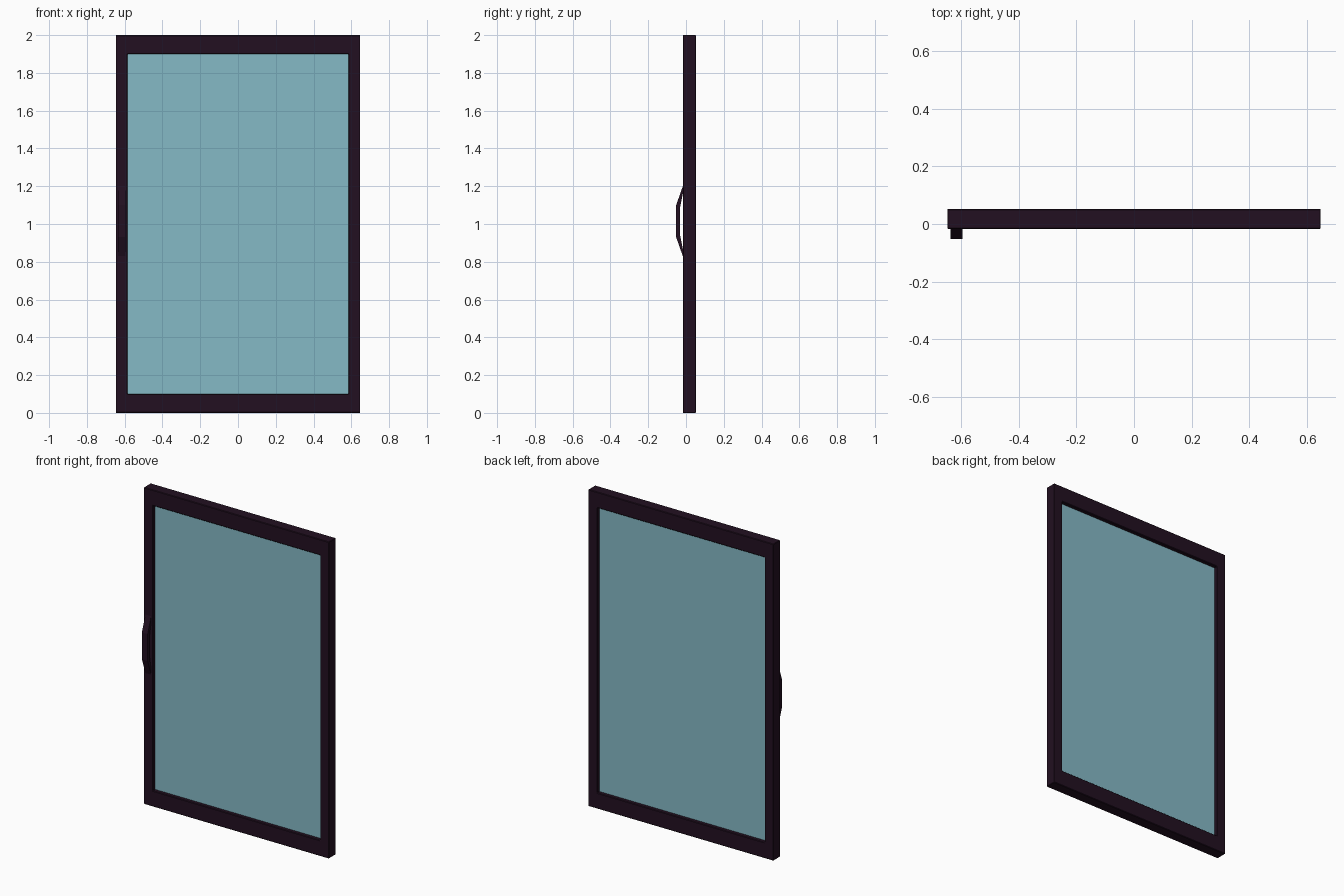
import bpy
import bmesh
from mathutils import Vector

cube = bpy.data.objects.get("Cube")
if cube:
    bpy.data.objects.remove(cube, do_unlink=True)


def make_material(name, color):
    mat = bpy.data.materials.new(name)
    mat.use_nodes = True
    mat.diffuse_color = (*color, 1)
    mat.node_tree.nodes["Principled BSDF"].inputs["Base Color"].default_value = (*color, 1)
    return mat


dark = make_material("dark plum", (0.016, 0.005, 0.015))
blue = make_material("pale blue glass", (0.235, 0.49, 0.565))


def make_strip(name, outer, inner, depth, mat, closed):
    """Bridge two matching outlines with quads, then extrude by depth."""
    bm = bmesh.new()
    a = [bm.verts.new(p) for p in outer]
    b = [bm.verts.new(p) for p in inner]
    n = len(a)
    for i in range(n if closed else n - 1):
        j = (i + 1) % n
        bm.faces.new((a[i], a[j], b[j], b[i]))
    result = bmesh.ops.extrude_face_region(bm, geom=bm.faces[:], use_keep_orig=True)
    moved = [g for g in result["geom"] if isinstance(g, bmesh.types.BMVert)]
    bmesh.ops.translate(bm, verts=moved, vec=Vector(depth))
    bmesh.ops.recalc_face_normals(bm, faces=bm.faces[:])
    mesh = bpy.data.meshes.new(name)
    bm.to_mesh(mesh)
    bm.free()
    mesh.materials.append(mat)
    obj = bpy.data.objects.new(name, mesh)
    bpy.context.collection.objects.link(obj)
    return obj


def rectangle(half_width, bottom, top, y):
    return [(-half_width, y, bottom), (half_width, y, bottom),
            (half_width, y, top), (-half_width, y, top)]


# Frame with wider top and bottom rails
FRONT, BACK = -0.017, 0.052
frame = make_strip("window_frame", rectangle(0.647, 0, 2, FRONT),
                   rectangle(0.585, 0.1, 1.9, FRONT), (0, BACK - FRONT, 0), dark, True)
bevel = frame.modifiers.new("edge_chamfer", "BEVEL")
bevel.width = 0.003
bevel.segments = 1

# Recessed pane, tucked slightly into the frame
bpy.ops.mesh.primitive_cube_add(size=1, location=(0, 0.0175, 1))
pane = bpy.context.object
pane.name = "glass_pane"
pane.scale = (1.174, 0.022, 1.804)
pane.data.materials.append(blue)

# Bent strap handle on the right stile
HANDLE_X = -0.635
outer = [(FRONT, 0.83), (-0.052, 0.93), (-0.052, 1.10), (FRONT, 1.20)]
inner = [(FRONT, 0.87), (-0.031, 0.94), (-0.031, 1.09), (FRONT, 1.16)]
make_strip("pull_handle", [(HANDLE_X, y, z) for y, z in outer],
           [(HANDLE_X, y, z) for y, z in inner], (0.04, 0, 0), dark, False)
